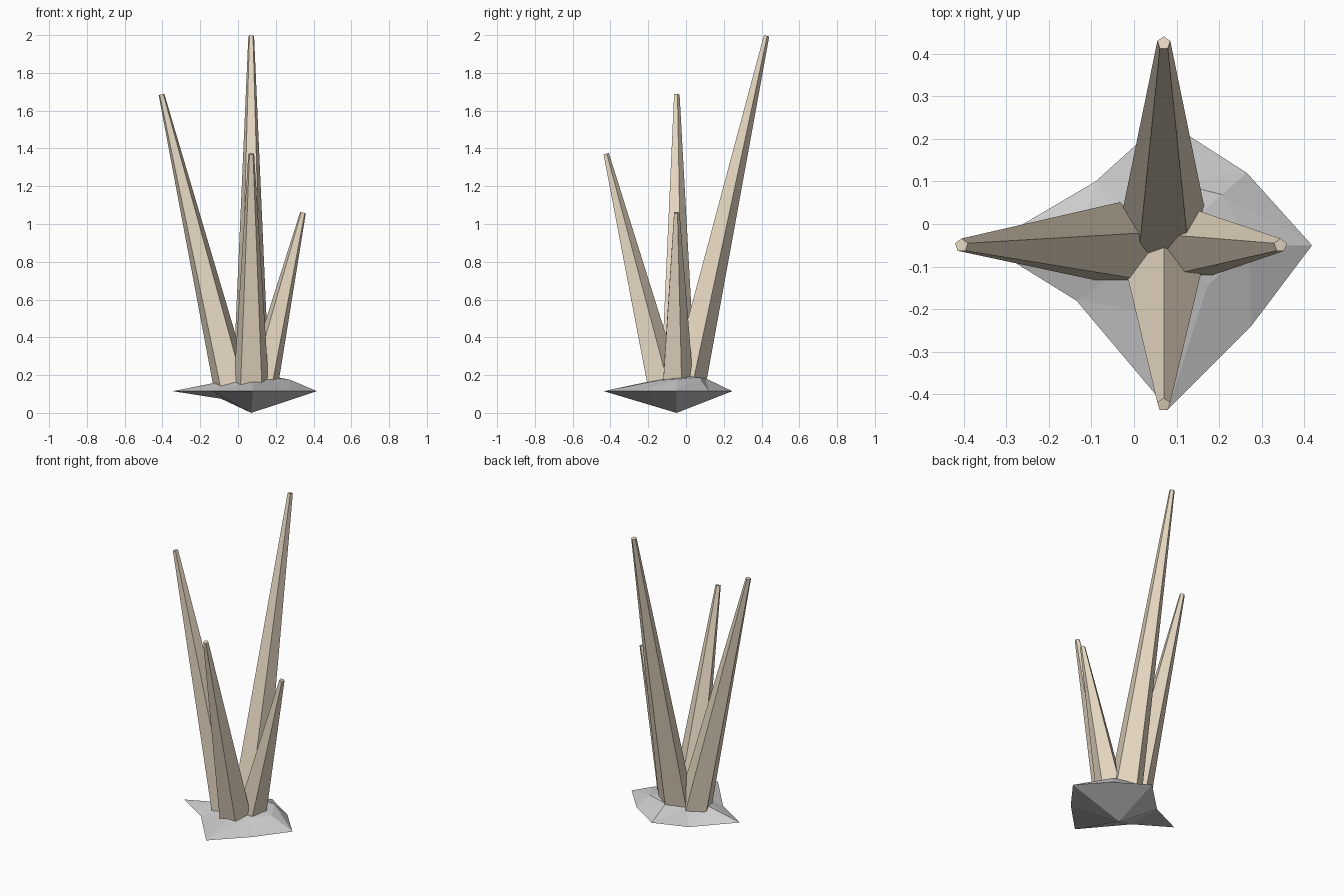
import bpy, bmesh
from mathutils import Vector, Matrix
from math import atan2

if "Cube" in bpy.data.objects:
    bpy.data.objects.remove(bpy.data.objects["Cube"])

tan = bpy.data.materials.new("tan")
tan.diffuse_color = (0.80, 0.69, 0.54, 1)
tan.use_nodes = True
tan.node_tree.nodes["Principled BSDF"].inputs["Base Color"].default_value = tan.diffuse_color
CX, CY = 0.07, -0.05


def finish(name, bm, mat=None):
    bmesh.ops.recalc_face_normals(bm, faces=bm.faces)
    me = bpy.data.meshes.new(name)
    bm.to_mesh(me)
    bm.free()
    ob = bpy.data.objects.new(name, me)
    bpy.context.collection.objects.link(ob)
    if mat:
        me.materials.append(mat)
    return ob


# Faceted rock base: pointed underside, irregular rim, low crown
# each row: rim x, y, z, then crown fraction and crown height
rim_rows = [
    (0.418, -0.05, 0.115, 0.58, 0.177),
    (0.265, 0.12, 0.115, 0.70, 0.188),
    (0.07, 0.245, 0.115, 0.52, 0.183),
    (-0.09, 0.10, 0.075, 0.55, 0.165),
    (-0.345, -0.05, 0.115, 0.48, 0.158),
    (-0.135, -0.18, 0.115, 0.52, 0.160),
    (0.08, -0.435, 0.115, 0.42, 0.163),
    (0.275, -0.24, 0.115, 0.50, 0.172),
]
bm = bmesh.new()
rim = [bm.verts.new(r[:3]) for r in rim_rows]
crown = [bm.verts.new((CX + (x - CX) * f, CY + (y - CY) * f, h))
         for x, y, z, f, h in rim_rows]
bottom = bm.verts.new((CX, CY, 0))
top = bm.verts.new((CX, CY, 0.2))
for i in range(8):
    j = (i + 1) % 8
    bm.faces.new((rim[i], rim[j], crown[j]))
    bm.faces.new((rim[i], crown[j], crown[i]))
    bm.faces.new((crown[i], crown[j], top))
    if i not in (3, 4):
        bm.faces.new((rim[j], rim[i], bottom))
# the left point folds across its two neighbours underneath
bm.faces.new((rim[3], rim[5], rim[4]))
bm.faces.new((rim[5], rim[3], bottom))
finish("rock_base", bm)


# Five-sided tapering spikes leaning outward
def spike(name, foot, tip, radius):
    foot, tip = Vector(foot), Vector(tip)
    d = tip - foot
    bm = bmesh.new()
    bmesh.ops.create_cone(bm, cap_ends=True, segments=5, radius1=radius,
                          radius2=0.016, depth=d.length)
    # put one corner toward +y
    corner = max((v.co for v in bm.verts), key=lambda c: (c.xy.length, c.y))
    bm.transform(Matrix.Rotation(atan2(corner.x, corner.y), 4, 'Z'))
    lean = Matrix.Rotation(atan2(d.x, d.z), 4, 'Y') @ Matrix.Rotation(-atan2(d.y, d.z), 4, 'X')
    bm.transform(Matrix.Translation((foot + tip) / 2) @ lean)
    finish(name, bm, tan)


spike("back_spike", (CX, 0.0, 0.14), (CX, 0.425, 1.996), 0.102)
spike("left_spike", (-0.03, CY, 0.13), (-0.405, CY, 1.686), 0.102)
spike("front_spike", (CX, -0.12, 0.13), (CX, -0.424, 1.372), 0.098)
spike("right_spike", (0.125, CY, 0.14), (0.344, CY, 1.06), 0.09)
